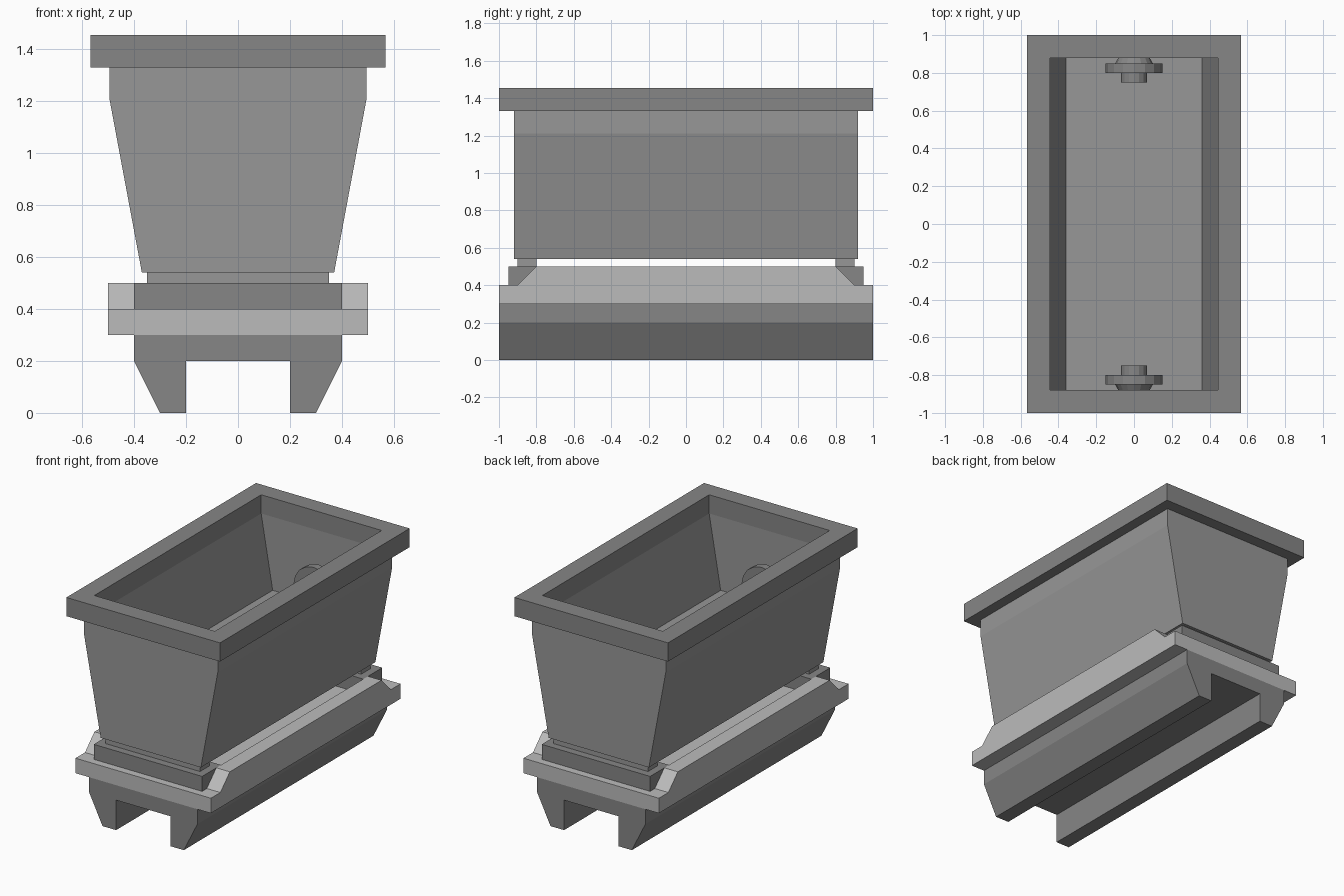
import bpy, bmesh, math

if "Cube" in bpy.data.objects:
    bpy.data.objects.remove(bpy.data.objects["Cube"])


def material(name, g):
    m = bpy.data.materials.new(name)
    m.diffuse_color = (g, g, g, 1)
    m.use_nodes = True
    m.node_tree.nodes["Principled BSDF"].inputs["Base Color"].default_value = m.diffuse_color
    return m


DARK = material("dark_grey", 0.24)
MID = material("mid_grey", 0.31)
LIGHT = material("light_grey", 0.50)


def finish(name, bm, mat):
    bmesh.ops.recalc_face_normals(bm, faces=bm.faces)
    me = bpy.data.meshes.new(name)
    bm.to_mesh(me)
    bm.free()
    me.materials.append(mat)
    ob = bpy.data.objects.new(name, me)
    bpy.context.collection.objects.link(ob)
    return ob


def loft(name, rings, mat, closed=False, centre=(0, 0)):
    """Skin rectangular rings given as (half_x, half_y, z)."""
    bm = bmesh.new()
    cx, cy = centre
    loops = [[bm.verts.new((cx + sx * hx, cy + sy * hy, z))
              for sx, sy in ((-1, -1), (1, -1), (1, 1), (-1, 1))]
             for hx, hy, z in rings]
    pairs = list(zip(loops, loops[1:]))
    if closed:
        pairs.append((loops[-1], loops[0]))
    else:
        bm.faces.new(loops[0])
        bm.faces.new(loops[-1])
    for a, b in pairs:
        for i in range(4):
            j = (i + 1) % 4
            bm.faces.new((a[i], a[j], b[j], b[i]))
    return finish(name, bm, mat)


def extrude_y(name, profile, y0, y1, mat):
    """Extrude an (x, z) outline along y."""
    bm = bmesh.new()
    face = bm.faces.new([bm.verts.new((x, y0, z)) for x, z in profile])
    new = bmesh.ops.extrude_face_region(bm, geom=[face])["geom"]
    for v in new:
        if isinstance(v, bmesh.types.BMVert):
            v.co.y = y1
    return finish(name, bm, mat)


def lathe_y(name, profile, z, side, mat, sides=16):
    """Revolve (radius, y) points about a y-parallel axis at height z."""
    bm = bmesh.new()
    rings = [[bm.verts.new((r * math.cos(2 * math.pi * k / sides), side * y,
                            z + r * math.sin(2 * math.pi * k / sides)))
              for k in range(sides)] for r, y in profile]
    for a, b in zip(rings, rings[1:]):
        for i in range(sides):
            j = (i + 1) % sides
            bm.faces.new((a[i], a[j], b[j], b[i]))
    bm.faces.new(rings[0])
    bm.faces.new(rings[-1])
    return finish(name, bm, mat)


# Channel-shaped base with tapered feet
half = [(0.2, 0.2), (0.2, 0), (0.3, 0), (0.4, 0.2), (0.4, 0.3)]
extrude_y("base_runner", half + [(-x, z) for x, z in reversed(half)], -1, 1, DARK)

# Deck plate
loft("deck_plate", [(0.5, 1, 0.3), (0.5, 1, 0.4)], LIGHT)

for side, word in ((1, "a"), (-1, "b")):
    # Side rails with sloped ends
    loft("side_rail_" + word, [(0.05, 0.9, 0.4), (0.05, 0.8, 0.5)], LIGHT,
         centre=(side * 0.45, 0))
    # End blocks and the thin pads carrying the hopper
    loft("end_block_" + word, [(0.4, 0.1, 0.4), (0.4, 0.1, 0.5)], DARK,
         centre=(0, side * 0.85))
    loft("support_pad_" + word, [(0.35, 0.05, 0.5), (0.35, 0.05, 0.54)], MID,
         centre=(0, side * 0.85))
    # Stepped round fitting on each inner end wall
    lathe_y("wall_fitting_" + word,
            [(0.08, 0.885), (0.1, 0.85), (0.15, 0.85), (0.15, 0.8),
             (0.07, 0.8), (0.07, 0.75)], 0.97, side, DARK)

# Hollow tapered hopper: outer walls, lip, inner walls, floor
loft("hopper", [(0.37, 0.92, 0.54), (0.495, 0.92, 1.21), (0.495, 0.92, 1.33),
                (0.445, 0.88, 1.33), (0.36, 0.88, 0.84)], MID)

# Rim frame
loft("hopper_rim", [(0.567, 1, 1.33), (0.567, 1, 1.455),
                    (0.445, 0.88, 1.455), (0.445, 0.88, 1.33)], DARK, closed=True)
